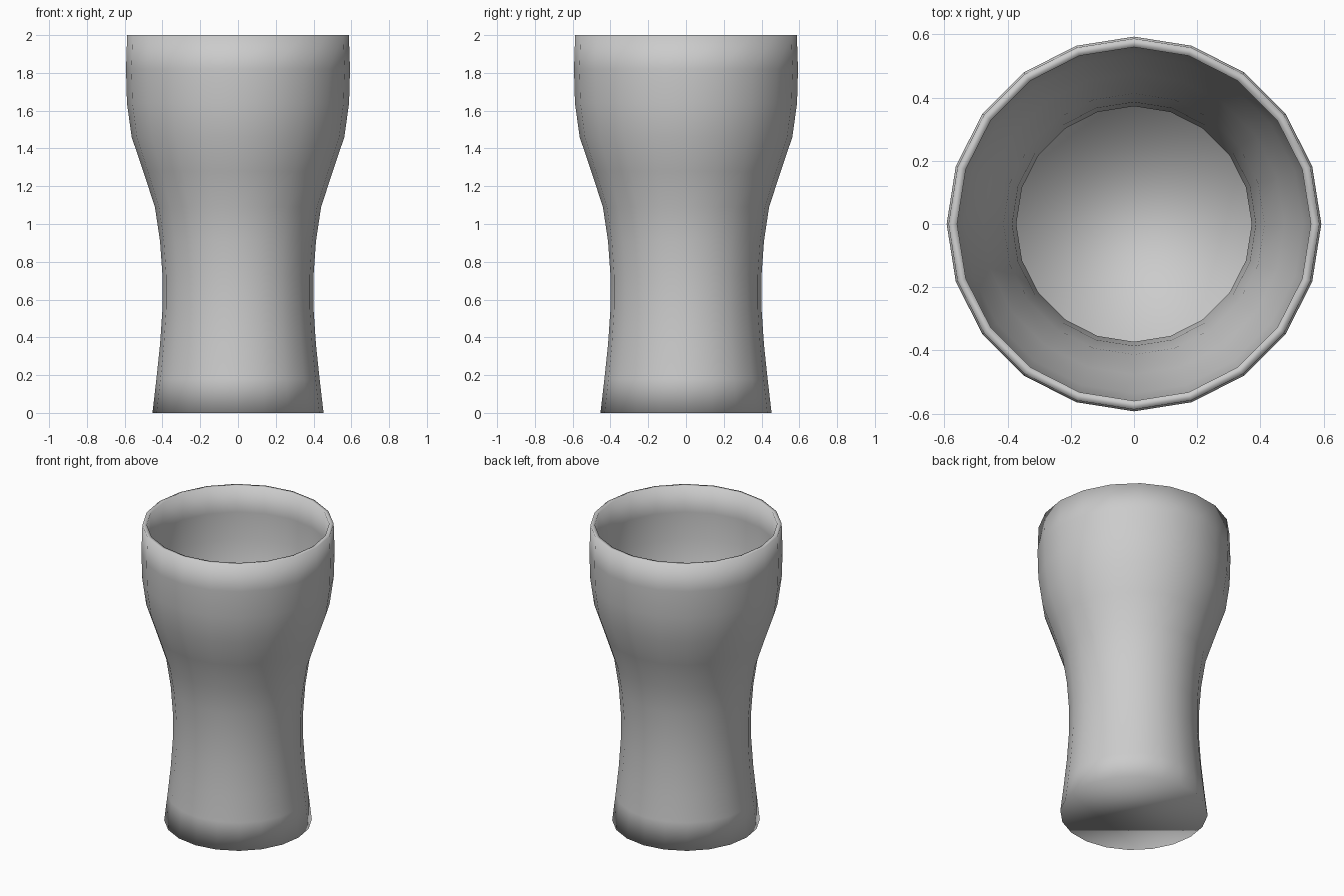
import bpy, bmesh, math

if "Cube" in bpy.data.objects:
    bpy.data.objects.remove(bpy.data.objects["Cube"])

SIDES = 20
WALL = 0.027

# outer silhouette: (radius, height)
profile = [(0.453, 0.0), (0.432, 0.18), (0.413, 0.36), (0.400, 0.55),
           (0.400, 0.73), (0.413, 0.91), (0.440, 1.09), (0.502, 1.28),
           (0.563, 1.46), (0.588, 1.64), (0.593, 1.82), (0.587, 2.0)]

bm = bmesh.new()

# lathed wall
rings = []
for r, z in profile:
    rings.append([bm.verts.new((r * math.cos(2 * math.pi * i / SIDES),
                                r * math.sin(2 * math.pi * i / SIDES), z))
                  for i in range(SIDES)])
for low, high in zip(rings, rings[1:]):
    for i in range(SIDES):
        j = (i + 1) % SIDES
        bm.faces.new((low[i], low[j], high[j], high[i]))

# flat base
bm.faces.new(list(reversed(rings[0])))

for f in bm.faces:
    f.smooth = True
mesh = bpy.data.meshes.new("drinking_glass")
bm.to_mesh(mesh)
bm.free()
glass = bpy.data.objects.new("drinking_glass", mesh)
bpy.context.collection.objects.link(glass)

# wall thickness, grown inwards
solid = glass.modifiers.new("wall_thickness", 'SOLIDIFY')
solid.thickness = WALL
solid.offset = -1
solid.use_even_offset = True
